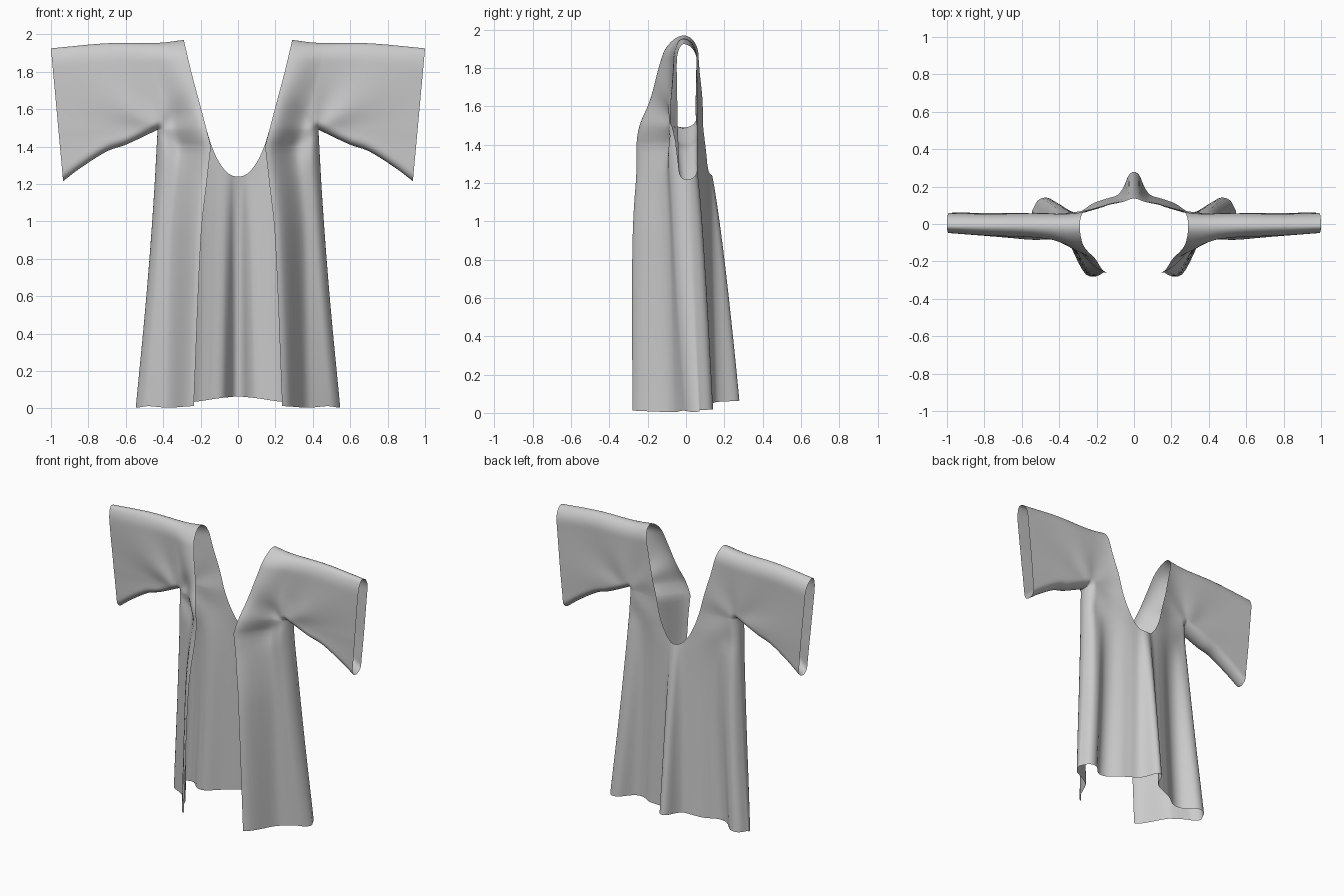
import bpy, bmesh
from math import sin, cos, pi, hypot, atan2, sqrt, exp

if "Cube" in bpy.data.objects:
    bpy.data.objects.remove(bpy.data.objects["Cube"])

# Smooth interpolation through a few (position, value) points
def curve(*p):
    def slope(i):
        a, b = p[max(i - 1, 0)], p[min(i + 1, len(p) - 1)]
        return (b[1] - a[1]) / (b[0] - a[0])
    def f(t):
        t = min(max(t, p[0][0]), p[-1][0])
        i = 0
        while i < len(p) - 2 and t > p[i + 1][0]:
            i += 1
        h = p[i + 1][0] - p[i][0]
        u = (t - p[i][0]) / h
        return ((2*u**3 - 3*u*u + 1) * p[i][1] + (u**3 - 2*u*u + u) * h * slope(i)
                + (3*u*u - 2*u**3) * p[i + 1][1] + (u**3 - u*u) * h * slope(i + 1))
    return f

def lerp(a, b, t):
    return a + (b - a) * t

def smooth(t):
    t = min(max(t, 0), 1)
    return t * t * (3 - 2 * t)

ARM_X, ARM_Z = 0.43, 1.49

# Outlines of the garment seen from the front
side = curve((0, .547), (.6, .49), (1.1, .452), (ARM_Z, ARM_X))
shoulder = curve((.29, 1.97), (.42, 1.955), (.7, 1.952), (1, 1.925))
sleeve_bottom = curve((ARM_X, ARM_Z), (.6, 1.41), (.7, 1.375), (.85, 1.28), (.935, 1.215))
lapel = curve((0, .237), (.93, .197), (1.2, .168), (1.4, .145))
neck = curve((1.4, .145), (ARM_Z, .168), (1.65, .21), (1.8, .25), (1.97, .29))
back_neck = curve((-.05, 1.255), (0, 1.24), (.05, 1.255), (.1, 1.315), (.14, 1.4), (.168, ARM_Z))
back_hem = curve((0, .065), (.1, .055), (.24, .035), (.545, .015))

# Depth profiles
edge_y = curve((0, -.28), (.8, -.278), (1.2, -.265), (1.4, -.258), (1.6, -.205), (1.8, -.14), (1.97, -.085))
front_low = curve((.2, -.12), (.32, -.09), (.42, -.04), (.545, .02))
front_high = curve((.14, -.1), (.3, -.092), (.43, -.085), (.7, -.065), (1, -.045))
back_high = curve((0, .12), (.12, .105), (.28, .065), (.43, .055), (.7, .055), (1, .06))
back_low = curve((-.03, .26), (0, .28), (.03, .26), (.055, .2), (.085, .158), (.15, .135), (.22, .11),
                 (.3, .06), (.37, .065), (.45, .135), (.52, .125), (.545, .08))

def inner(z):
    return lapel(z) if z < 1.4 else neck(z)

def depth(x, z, top_gap, front):
    # rounded fold where the front and back sheets meet
    upper = top_gap is not None
    if not upper:
        d = side(z) - x
    elif x > ARM_X:
        d = z - sleeve_bottom(x)
    else:
        d = hypot(x - ARM_X, z - ARM_Z)
    r = sqrt(max(0, 1 - (1 - min(max(d, 0) / .05, 1))**2))
    if upper:
        r *= sqrt(max(0, 1 - (1 - min(top_gap / .1, 1))**2))
    low = max(0, 1 - z / ARM_Z)
    mid = lerp(-.012, .07, low)
    # drape creases radiating from the underarm
    dist = hypot(x - ARM_X, z - ARM_Z)
    crease = .013 * cos(5 * atan2(z - ARM_Z, x - ARM_X)) * smooth(dist / .2) * exp(-dist * 2.2)
    if front:
        base = lerp(front_high(x), front_low(x), low**.9)
        y = lerp(edge_y(z), base, smooth((x - inner(z)) / lerp(.19, .14, low))) + crease
    else:
        t = max(0, (1.3 - z) / 1.25)
        y = lerp(back_high(x), back_low(x * .545 / side(z)), t**.75) + crease * .5 * smooth(x / .2)
    return mid + (y - mid) * r

bm = bmesh.new()

def patch(cols, rows, point, front):
    grid = []
    for c in range(cols + 1):
        line = []
        for k in range(rows + 1):
            x, z, gap = point(c, k)
            line.append(bm.verts.new((x, depth(x, z, gap, front), z)))
        grid.append(line)
    for c in range(cols):
        for k in range(rows):
            q = [grid[c][k], grid[c + 1][k], grid[c + 1][k + 1], grid[c][k + 1]]
            bm.faces.new(q if front else q[::-1])

NB, NS, NN, NV = 22, 26, 24, 36

def body_f(c):
    return sin(pi / 2 * c / NB)

# Front panel below the underarm, open at the lapel
def front_point(c, k):
    z = lerp(.004, 1.4, k / 32) if k <= 32 else lerp(1.4, ARM_Z, (k - 32) / 4)
    z += .008 * (1 - min(k / 8, 1)) * (1 + cos(c * .5)) / 2
    return lerp(inner(z), side(z), body_f(c)), z, None

# Back panel below the underarm, from the centre to the side
def back_point(c, k):
    xt = .168 * c / NN if c <= NN else lerp(.168, ARM_X, body_f(c - NN))
    zt = back_neck(xt) if c < NN else ARM_Z
    z = lerp(back_hem(xt * 1.267), zt, k / 36)
    return xt * side(z) / side(zt), z, None

# Shoulder and sleeve, lofted from the underarm line to the top fold
def upper_point(c, k):
    v = (1 - cos(pi * k / NV)) / 2
    if c <= NB:
        f = body_f(c)
        low, high = ARM_Z, shoulder(lerp(.29, .45, f))
        z = lerp(low, high, v)
        # row stretched so the neckline corner ends at the shoulder tip
        x = lerp(neck(z), lerp(ARM_X, .45, v), f)
    else:
        f = (c - NB) / NS
        xb, xt = lerp(ARM_X, .935, f), lerp(.45, 1, f)
        low, high = sleeve_bottom(xb), shoulder(xt)
        x, z = lerp(xb, xt, v), lerp(low, high, v)
    return x, z, (1 - v) * (high - low)

patch(NB, 36, front_point, True)
patch(NN + NB, 36, back_point, False)
for is_front in (True, False):
    patch(NB + NS, NV, upper_point, is_front)

bmesh.ops.remove_doubles(bm, verts=bm.verts[:], dist=.0003)
bmesh.ops.recalc_face_normals(bm, faces=bm.faces[:])
mesh = bpy.data.meshes.new("open_robe")
bm.to_mesh(mesh)
bm.free()
robe = bpy.data.objects.new("open_robe", mesh)
bpy.context.collection.objects.link(robe)

# Mirror the half robe and shade it smooth
mirror = robe.modifiers.new("mirror", 'MIRROR')
mirror.use_clip = True
mirror.merge_threshold = .0005
for p in mesh.polygons:
    p.use_smooth = True
